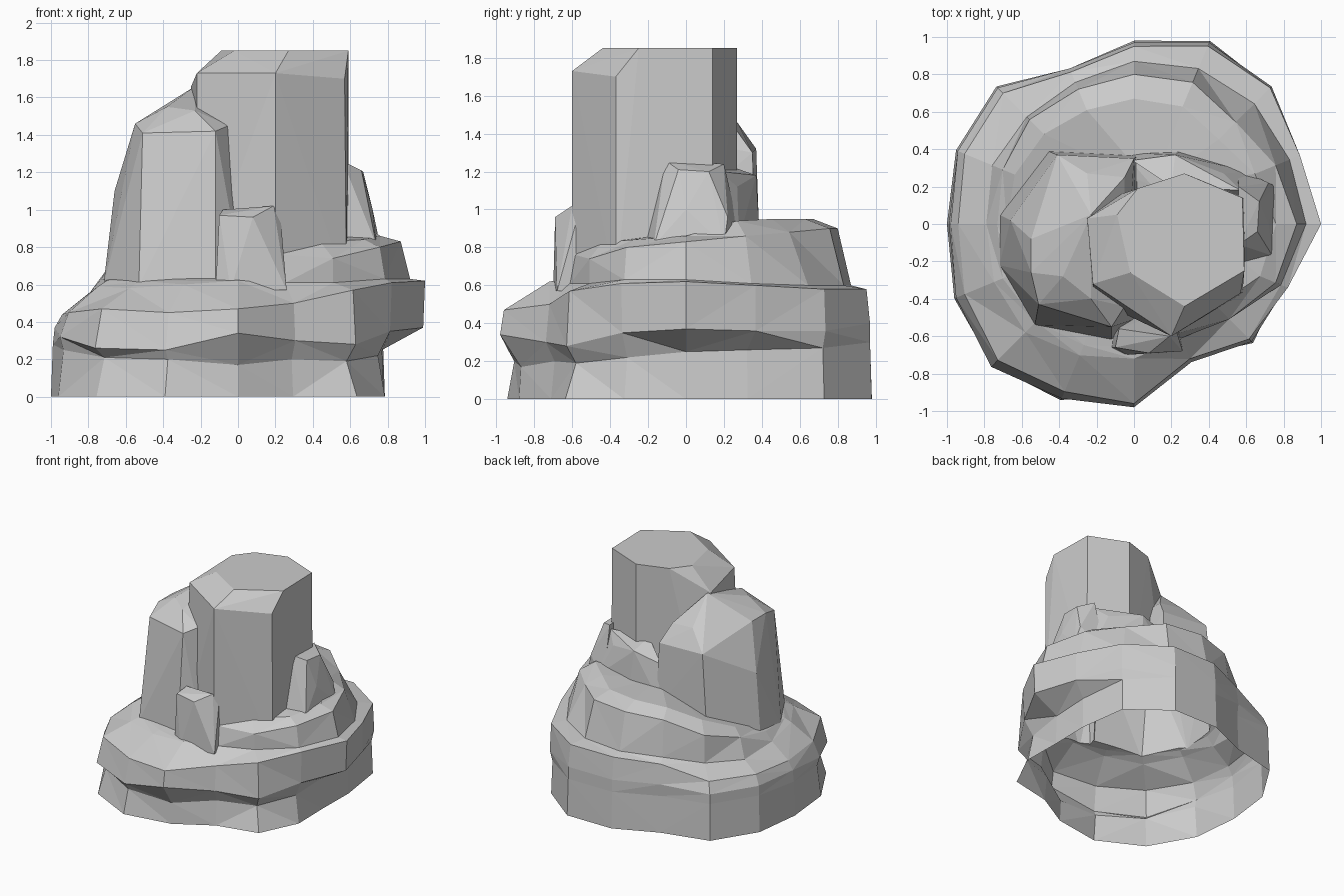
import bpy
import bmesh
from math import sin, cos, tau
from mathutils import Vector

cube = bpy.data.objects.get("Cube")
if cube:
    bpy.data.objects.remove(cube, do_unlink=True)

# One plain stone colour for every part
stone = bpy.data.materials.new("grey_stone")
stone.use_nodes = True
stone.diffuse_color = (0.6, 0.6, 0.6, 1)
stone_shader = stone.node_tree.nodes["Principled BSDF"]
stone_shader.inputs["Base Color"].default_value = (0.6, 0.6, 0.6, 1)
stone_shader.inputs["Roughness"].default_value = 0.9


def finish(bm, name):
    """Turn a bmesh into a flat shaded stone object."""
    bmesh.ops.recalc_face_normals(bm, faces=bm.faces)
    mesh = bpy.data.meshes.new(name)
    bm.to_mesh(mesh)
    bm.free()
    mesh.materials.append(stone)
    rock = bpy.data.objects.new(name, mesh)
    bpy.context.scene.collection.objects.link(rock)
    return rock


def ring(radii, heights):
    """Points around the z axis, starting at +x, from centimetre values."""
    count = len(radii)
    points = []
    for index, (radius, height) in enumerate(zip(radii, heights)):
        angle = tau * index / count
        points.append(Vector((radius * cos(angle), radius * sin(angle), height)) / 100)
    return points


def loft(name, rings, peak):
    """Skin closed rings into a solid with a flat foot and a peaked top."""
    bm = bmesh.new()
    loops = [[bm.verts.new(point) for point in points] for points in rings]
    count = len(loops[0])
    for low, high in zip(loops, loops[1:]):
        for i in range(count):
            j = (i + 1) % count
            # Split each quad along its shorter diagonal for crisp facets
            if (low[i].co - high[j].co).length < (low[j].co - high[i].co).length:
                bm.faces.new((low[i], low[j], high[j]))
                bm.faces.new((low[i], high[j], high[i]))
            else:
                bm.faces.new((low[i], low[j], high[i]))
                bm.faces.new((low[j], high[j], high[i]))
    tip = bm.verts.new(peak)
    for i in range(count):
        bm.faces.new((loops[-1][i], loops[-1][(i + 1) % count], tip))
    bm.faces.new(loops[0][::-1])
    return finish(bm, name)


def boulder(name, *corners):
    """Convex chunk of rock around a few corners."""
    bm = bmesh.new()
    for corner in corners:
        bm.verts.new(Vector(corner) / 100)
    hull = bmesh.ops.convex_hull(bm, input=bm.verts)
    loose = {v for v in hull["geom_interior"] + hull["geom_unused"]
             if isinstance(v, bmesh.types.BMVert)}
    bmesh.ops.delete(bm, geom=list(loose), context="VERTS")
    return finish(bm, name)


def fuse(name, body, chunks):
    """Weld the chunks onto the body as one hollow shell with an open foot."""
    for chunk in chunks:
        weld = body.modifiers.new("weld_" + chunk.name, "BOOLEAN")
        weld.operation = "UNION"
        weld.solver = "EXACT"
        weld.object = chunk
    graph = bpy.context.evaluated_depsgraph_get()
    shell = bmesh.new()
    shell.from_mesh(body.evaluated_get(graph).data)
    foot_faces = [face for face in shell.faces
                  if all(vert.co.z < 0.001 for vert in face.verts)]
    bmesh.ops.delete(shell, geom=foot_faces, context="FACES")
    for piece in [body] + chunks:
        bpy.data.objects.remove(piece, do_unlink=True)
    return finish(shell, name)


# Foot of the rock and the undercut beneath the ledge
foot = ring([78, 85, 103, 106, 98, 90, 104, 103, 100, 104, 107, 102, 88, 77, 90, 85],
            [0] * 16)
undercut = ring([77, 84, 102, 105, 97, 89, 103, 102, 99, 101, 101, 98, 87, 75, 82, 81],
                [25, 26, 27, 30, 30, 30, 30, 30, 28, 25, 21, 20, 17, 20, 19, 22])

# Overhanging ledge that climbs around the rock
ledge_lip = ring([99, 96, 104, 105, 97, 90, 103, 102, 98, 103, 108, 101, 98, 80, 89, 88],
                 [37, 36, 36, 40, 40, 40, 38, 38, 37, 32, 26, 25, 34, 30, 28, 35])
ledge_brow = ring([100, 96, 103, 103, 95, 88, 99, 98, 94, 98, 103, 97, 96, 78, 87, 89],
                  [62, 60, 58, 58, 58, 56, 47, 46, 44, 45, 47, 45, 47, 50, 57, 61])
ledge_top = ring([92, 90, 91, 90, 87, 82, 81, 82, 79, 81, 82, 76, 72, 66, 72, 85],
                 [63, 61, 60, 60, 60, 59, 54, 52, 56, 59, 58, 60, 62, 61, 61, 63])

# Upper terrace, high at the back and low at the front
terrace_rim = ring([87, 82, 77, 82, 80, 78, 79, 76, 73, 76, 74, 70, 66, 63, 72, 82],
                   [83, 86, 88, 90, 90, 88, 76, 68, 63, 62, 62, 62, 63, 76, 74, 80])
terrace_crest = ring([76, 70, 64, 68, 67, 66, 68, 69, 68, 70, 66, 60, 54, 58, 62, 73],
                     [86, 94, 95, 95, 95, 93, 84, 74, 66, 64, 64, 64, 64, 81, 83, 84])
stepped_base = loft("stepped_base",
                    [foot, undercut, ledge_lip, ledge_brow, ledge_top,
                     terrace_rim, terrace_crest],
                    peak=(0.1, 0.2, 0.93))

# Tall column with a flat top and a sloping front shoulder
tall_column = boulder(
    "tall_column",
    (27, 27, 185), (58, 14, 185), (59, -25, 185), (27, -44, 185),
    (-2, -26, 185), (-9, 5, 185), (2, 19, 185),
    (20, -60, 173), (57, -37, 170), (-22, -32, 173), (-25, 3, 166),
    (20, -60, 58), (58, -37, 58), (59, 14, 58), (27, 27, 58),
    (-25, 10, 58), (-22, -40, 58))

# Broad buttress leaning on the column
side_buttress = boulder(
    "side_buttress",
    (-23, 5, 166), (-38, -28, 155), (-23, -40, 153),
    (-55, -8, 146), (-55, -26, 146), (-51, -43, 141),
    (-12, -55, 142), (-5, -44, 145), (-25, 27, 146), (-5, 25, 144),
    (-66, 2, 110), (-41, 37, 132), (0, 35, 130),
    (-72, 5, 59), (-72, -22, 59), (-53, -54, 59), (-12, -62, 59),
    (3, -50, 59), (-46, 39, 75), (2, 37, 75))

# Small blocks leaning around the foot of the column
front_block = boulder(
    "front_block",
    (-10, -66, 97), (-8, -56, 100), (8, -69, 96), (19, -60, 102), (23, -58, 93),
    (-12, -66, 57), (-4, -70, 57), (26, -68, 57), (22, -45, 57), (-10, -45, 57))
right_block = boulder(
    "right_block",
    (56, -11, 126), (56, 20, 124), (67, 12, 120), (66, -4, 121),
    (72, 0, 100), (72, 22, 96),
    (56, -22, 81), (74, -17, 81), (76, 20, 81), (55, 30, 81))
back_block = boulder(
    "back_block",
    (-1, 34, 112), (22, 37, 118), (48, 27, 112), (57, 18, 120), (20, 20, 124),
    (-1, 38, 84), (25, 39, 84), (62, 28, 84), (50, 0, 84))

fuse("rock_formation", stepped_base,
     [tall_column, side_buttress, front_block, right_block, back_block])
